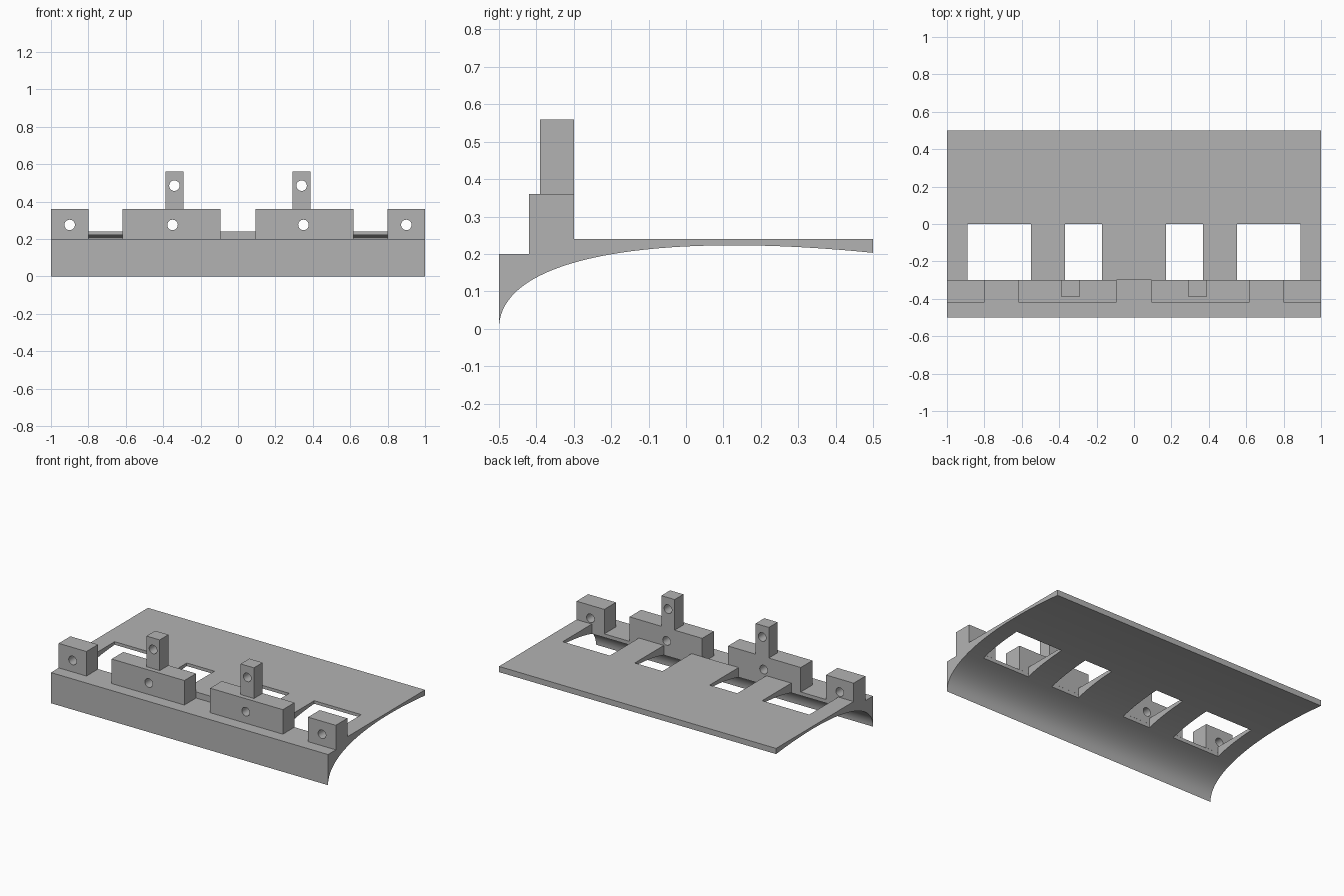
import bpy, bmesh, math
from math import sqrt

cube = bpy.data.objects.get("Cube")
if cube:
    bpy.data.objects.remove(cube)

grey = bpy.data.materials.new("plain_grey")
grey.use_nodes = True
colour = (0.45, 0.45, 0.45, 1)
grey.diffuse_color = colour
grey.node_tree.nodes["Principled BSDF"].inputs["Base Color"].default_value = colour


def finish(bm, name):
    bmesh.ops.recalc_face_normals(bm, faces=bm.faces)
    mesh = bpy.data.meshes.new(name)
    bm.to_mesh(mesh)
    bm.free()
    mesh.materials.append(grey)
    ob = bpy.data.objects.new(name, mesh)
    bpy.context.collection.objects.link(ob)
    return ob


def box(name, x0, x1, y0, y1, z0, z1):
    bm = bmesh.new()
    bmesh.ops.create_cube(bm, size=1)
    for v in bm.verts:
        v.co.x = x1 if v.co.x > 0 else x0
        v.co.y = y1 if v.co.y > 0 else y0
        v.co.z = z1 if v.co.z > 0 else z0
    return finish(bm, name)


def bore(name, x, z):
    bpy.ops.mesh.primitive_cylinder_add(vertices=32, radius=0.028, depth=0.4,
                                        location=(x, -0.35, z),
                                        rotation=(math.pi / 2, 0, 0))
    ob = bpy.context.object
    ob.name = name
    ob.data.materials.append(grey)
    return ob


def select(ob):
    bpy.ops.object.select_all(action='DESELECT')
    ob.select_set(True)
    bpy.context.view_layer.objects.active = ob


def cut(ob, cutter):
    cutter.hide_render = True
    mod = ob.modifiers.new("cut", 'BOOLEAN')
    mod.operation = 'DIFFERENCE'
    mod.solver = 'EXACT'
    mod.object = cutter
    select(ob)
    bpy.ops.object.modifier_apply(modifier=mod.name)
    bpy.data.objects.remove(cutter)


def smooth(ob):
    select(ob)
    bpy.ops.object.shade_smooth_by_angle(angle=math.radians(30))


# Curved plate: stepped top, underside shaped like the nose of a wing
def underside(t):
    return 0.523 * sqrt(t) - 0.279 * t - 0.041 * t * t


steps = 40
profile = [(-0.5, 0.2), (-0.3, 0.2), (-0.3, 0.24), (0.5, 0.24)]
for i in range(steps, -1, -1):
    t = (i / steps) ** 2
    profile.append((t - 0.5, underside(t)))
bm = bmesh.new()
face = bm.faces.new([bm.verts.new((-1, y, z)) for y, z in profile])
ext = bmesh.ops.extrude_face_region(bm, geom=[face])
for v in ext["geom"]:
    if isinstance(v, bmesh.types.BMVert):
        v.co.x = 1
plate = finish(bm, "curved_plate")

# Four windows through the plate
for side in (-1, 1):
    for a, b in ((0.17, 0.37), (0.55, 0.89)):
        x0, x1 = sorted((side * a, side * b))
        cut(plate, box("window_cutter", x0, x1, -0.3005, 0, -0.1, 0.5))
smooth(plate)

# Bored blocks and posts along the front ledge
for side, label in ((-1, "right"), (1, "left")):
    parts = (("end_block", 0.8, 1.0, -0.42, 0.2, 0.36, 0.9, 0.275),
             ("hinge_block", 0.093, 0.618, -0.42, 0.2, 0.36, 0.35, 0.275),
             ("post", 0.292, 0.388, -0.39, 0.36, 0.56, 0.34, 0.485))
    for name, a, b, y0, z0, z1, hx, hz in parts:
        x0, x1 = sorted((side * a, side * b))
        part = box(f"{label}_{name}", x0, x1, y0, -0.3, z0, z1)
        cut(part, bore("bore_cutter", side * hx, hz))
        smooth(part)
